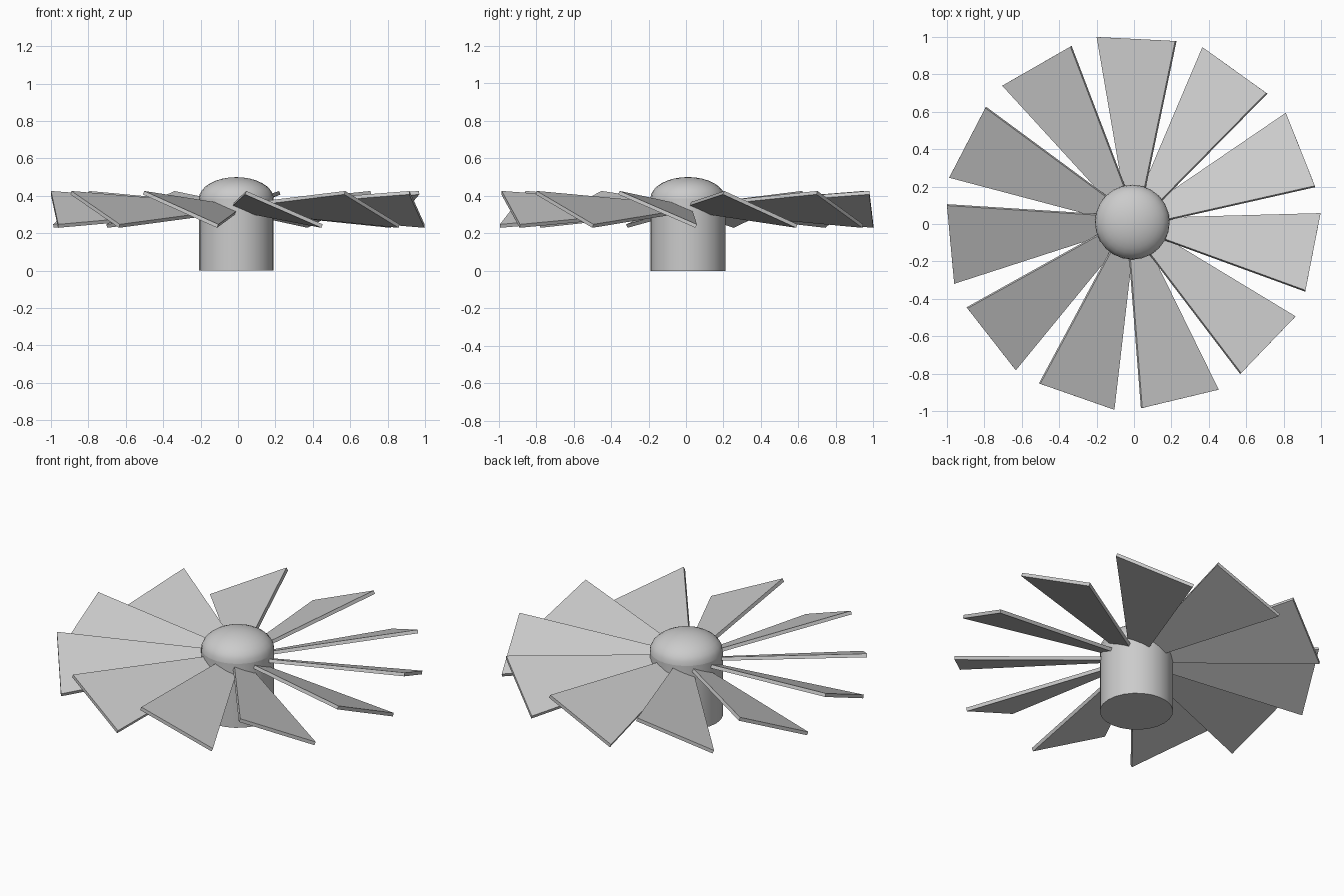
import bpy, bmesh
from math import radians, sin, cos, tan, pi
from mathutils import Matrix

if "Cube" in bpy.data.objects:
    bpy.data.objects.remove(bpy.data.objects["Cube"])

CX, CY = -0.009, 0.01      # hub axis
R, SIDES = 0.2, 24
BLADES, PITCH, THICK = 11, radians(23), 0.02


def make_object(name, bm):
    bmesh.ops.recalc_face_normals(bm, faces=bm.faces)
    mesh = bpy.data.meshes.new(name)
    bm.to_mesh(mesh)
    bm.free()
    obj = bpy.data.objects.new(name, mesh)
    bpy.context.collection.objects.link(obj)
    return obj


# Hub cylinder
RIM = 0.385
bm = bmesh.new()
bmesh.ops.create_cone(bm, cap_ends=True, segments=SIDES, radius1=R, radius2=R, depth=RIM,
                      matrix=Matrix.Translation((CX, CY, RIM / 2)))
hub = make_object("hub", bm)

# Domed cap: upper half of a flattened sphere
bm = bmesh.new()
bmesh.ops.create_uvsphere(bm, u_segments=SIDES, v_segments=16, radius=1)
bmesh.ops.delete(bm, geom=[v for v in bm.verts if v.co.z < -0.01], context='VERTS')
bmesh.ops.transform(bm, verts=bm.verts, matrix=Matrix.Translation((CX, CY, RIM))
                    @ Matrix.Diagonal((R, R, 0.5 - RIM, 1)))
dome = make_object("hub_dome", bm)

for obj in (hub, dome):
    bpy.ops.object.select_all(action='DESELECT')
    obj.select_set(True)
    bpy.context.view_layer.objects.active = obj
    bpy.ops.object.shade_smooth_by_angle(angle=radians(40))

# Blades: tapered flat plates (radial, clockwise offset), pitched about their length
OUTLINE = [(0.15, -0.048), (0.983, -0.218), (0.975, 0.202), (0.15, 0.056)]
for i in range(BLADES):
    a = radians(88.2) + 2 * pi * i / BLADES
    bm = bmesh.new()
    layers = []
    for side in (-1, 1):
        layer = []
        for r, v in OUTLINE:
            z = 0.331 + v * tan(PITCH) + side * THICK / 2 * cos(PITCH)
            w = v - side * THICK / 2 * sin(PITCH)
            layer.append(bm.verts.new((CX + r * cos(a) + w * sin(a),
                                       CY + r * sin(a) - w * cos(a), z)))
        bm.faces.new(layer)
        layers.append(layer)
    lo, hi = layers
    for k in range(4):
        n = (k + 1) % 4
        bm.faces.new((lo[k], lo[n], hi[n], hi[k]))
    make_object(f"blade_{i + 1}", bm)
